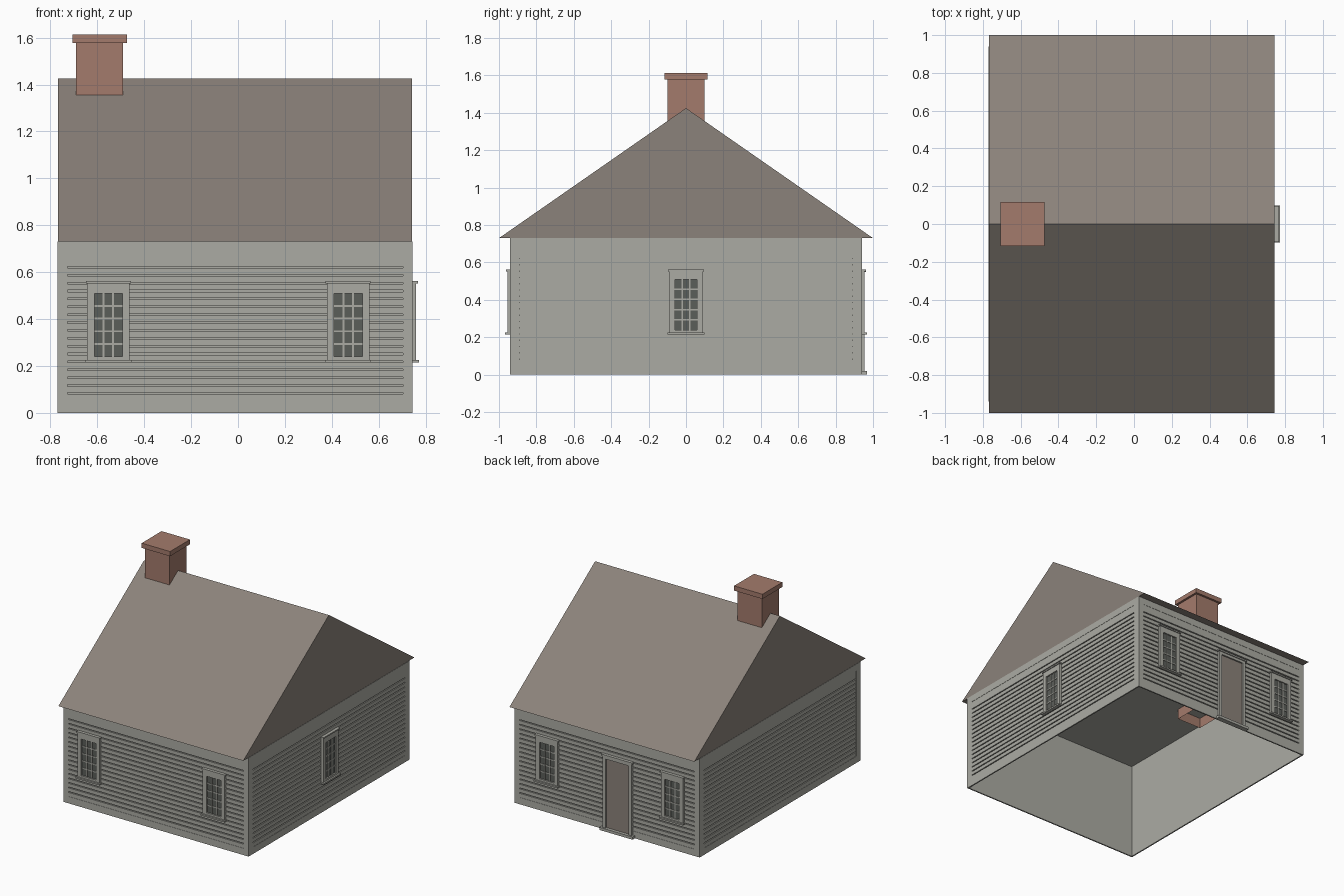
import bpy
import bmesh
from math import radians
from mathutils import Matrix, Vector

old = bpy.data.objects.get("Cube")
if old:
    bpy.data.objects.remove(old, do_unlink=True)


def make_material(name, r, g, b):
    mat = bpy.data.materials.new(name)
    mat.use_nodes = True
    mat.diffuse_color = (r, g, b, 1)
    mat.node_tree.nodes["Principled BSDF"].inputs["Base Color"].default_value = (r, g, b, 1)
    return mat


siding = make_material("weathered grey siding", 0.41, 0.41, 0.37)
shingle = make_material("brown grey shingle", 0.26, 0.225, 0.197)
brick = make_material("red brown brick", 0.37, 0.198, 0.15)
glass = make_material("dark window glass", 0.105, 0.112, 0.102)


def add_box(bm, lo, hi, open_bottom=False):
    lo, hi = Vector(lo), Vector(hi)
    scale = Matrix.Diagonal((*(hi - lo), 1))
    new = bmesh.ops.create_cube(bm, size=1, matrix=Matrix.Translation((lo + hi) / 2) @ scale)
    if open_bottom:
        faces = {f for v in new["verts"] for f in v.link_faces}
        bm.normal_update()
        bottom = min(faces, key=lambda f: f.calc_center_median().z)
        bmesh.ops.delete(bm, geom=[bottom], context="FACES_ONLY")


def finish(name, bm, mat, matrix=Matrix()):
    mesh = bpy.data.meshes.new(name)
    bm.to_mesh(mesh)
    bm.free()
    mesh.materials.append(mat)
    obj = bpy.data.objects.new(name, mesh)
    obj.matrix_world = matrix
    bpy.context.collection.objects.link(obj)
    return obj


def boxes(name, mat, parts, matrix=Matrix(), open_bottom=False):
    bm = bmesh.new()
    for lo, hi in parts:
        add_box(bm, lo, hi, open_bottom)
    return finish(name, bm, mat, matrix)


# Overall dimensions
X0, X1, Y, H, RIDGE = -0.77, 0.745, 0.94, 0.73, 1.425
CX, HALF = (X0 + X1) / 2, (X1 - X0) / 2
SKIN = 0.01

# Hollow house shell, open underneath
boxes("wall_shell", siding,
      [((X0 + SKIN, -Y + SKIN, 0), (X1 - SKIN, Y - SKIN, H - 0.002))], open_bottom=True)

# Gable roof prism
bm = bmesh.new()
gable = [bm.verts.new((X0 + 0.002, y, z)) for y, z in ((-1, H), (1, H), (0, RIDGE))]
end = bm.faces.new(gable)
ext = bmesh.ops.extrude_face_region(bm, geom=[end], use_keep_orig=True)
moved = [g for g in ext["geom"] if isinstance(g, bmesh.types.BMVert)]
bmesh.ops.translate(bm, verts=moved, vec=(X1 - X0 - 0.004, 0, 0))
bmesh.ops.recalc_face_normals(bm, faces=bm.faces)
finish("roof", bm, shingle)

# Chimney stack passing through the ceiling, and its cap
boxes("chimney_stack", brick, [((-0.69, -0.1, 0.65), (-0.49, 0.1, 1.578))], open_bottom=True)
boxes("chimney_cap", brick, [((-0.706, -0.116, 1.578), (-0.474, 0.116, 1.613))])


# Wall frame: local x runs along the wall, local -y points outward
def wall_matrix(angle, x, y):
    return Matrix.Translation((x, y, 0)) @ Matrix.Rotation(radians(angle), 4, "Z")


def slab(u0, u1, z0, z1, d0, d1):
    return (u0, -d1, z0), (u1, -d0, z1)


PANEL_LOW, PANEL_HIGH, CORNER = 0.05, 0.68, 0.042
FIRST, STEP, COUNT, GAP = 0.083, 0.0336, 17, 0.007


def clad_wall(side, matrix, half):
    """Corner boards, sill board, frieze and horizontal clapboards."""
    inner = half - CORNER
    boxes(side + "_wall_trim", siding, [
        slab(-half, half, 0, PANEL_LOW, -SKIN, 0),
        slab(-half, half, PANEL_HIGH, H, -SKIN, 0),
        slab(-half, -inner, PANEL_LOW, PANEL_HIGH, -SKIN, 0),
        slab(inner, half, PANEL_LOW, PANEL_HIGH, -SKIN, 0)], matrix)
    lines = [FIRST + i * STEP for i in range(COUNT)]
    lows = [PANEL_LOW] + [z + GAP / 2 for z in lines]
    highs = [z - GAP / 2 for z in lines] + [PANEL_HIGH]
    boxes(side + "_clapboards", siding,
          [slab(-inner, inner, a, b, -SKIN, -0.002) for a, b in zip(lows, highs)], matrix)


def casing(u, half, z0, z1, inner, low, high, depth):
    """Four boards framing an opening."""
    return [slab(u - half, u - inner, z0, z1, -0.004, depth),
            slab(u + inner, u + half, z0, z1, -0.004, depth),
            slab(u - inner, u + inner, high, z1, -0.004, depth),
            slab(u - inner, u + inner, z0, low, -0.004, depth)]


def add_window(name, matrix, u):
    half, inner, low, high = 0.09, 0.06, 0.24, 0.51
    frame = casing(u, half, 0.222, 0.56, inner, low, high, 0.015)
    frame.append(slab(u - 0.098, u + 0.098, 0.215, 0.226, 0, 0.027))
    frame.append(slab(u - 0.096, u + 0.096, 0.552, 0.562, 0, 0.022))
    boxes(name + "_casing", siding, frame, matrix)
    boxes(name + "_glass", glass, [slab(u - inner, u + inner, low, high, 0, 0.004)], matrix)
    bar, cols, rows = 0.004, 3, 5
    bars = []
    for i in range(1, cols):
        c = u - inner + 2 * inner * i / cols
        bars.append(slab(c - bar, c + bar, low, high, 0.002, 0.009))
    for i in range(1, rows):
        z = low + (high - low) * i / rows
        bars.append(slab(u - inner, u + inner, z - bar, z + bar, 0.002, 0.008))
    boxes(name + "_muntins", siding, bars, matrix)


front = wall_matrix(0, CX, -Y)
back = wall_matrix(180, CX, Y)
left = wall_matrix(90, X1, 0)
right = wall_matrix(-90, X0, 0)

for side, matrix, half in (("front", front, HALF), ("back", back, HALF),
                           ("left", left, Y - SKIN), ("right", right, Y - SKIN)):
    clad_wall(side, matrix, half)

# Windows: two front, two back, one on the left gable wall
for x, tag in ((-0.553, "right"), (0.47, "left")):
    add_window("front_window_" + tag, front, x - CX)
    add_window("back_window_" + tag, back, CX - x)
add_window("left_window", left, 0)

# Back door
u = CX + 0.105
frame = casing(u, 0.12, 0, 0.56, 0.095, 0.02, 0.53, 0.015)
frame.append(slab(u - 0.135, u + 0.135, 0, 0.02, 0, 0.027))
frame.append(slab(u - 0.128, u + 0.128, 0.55, 0.562, 0, 0.022))
boxes("door_casing", siding, frame, back)
boxes("door_leaf", shingle, [slab(u - 0.095, u + 0.095, 0.02, 0.53, -0.004, 0.004)], back)
